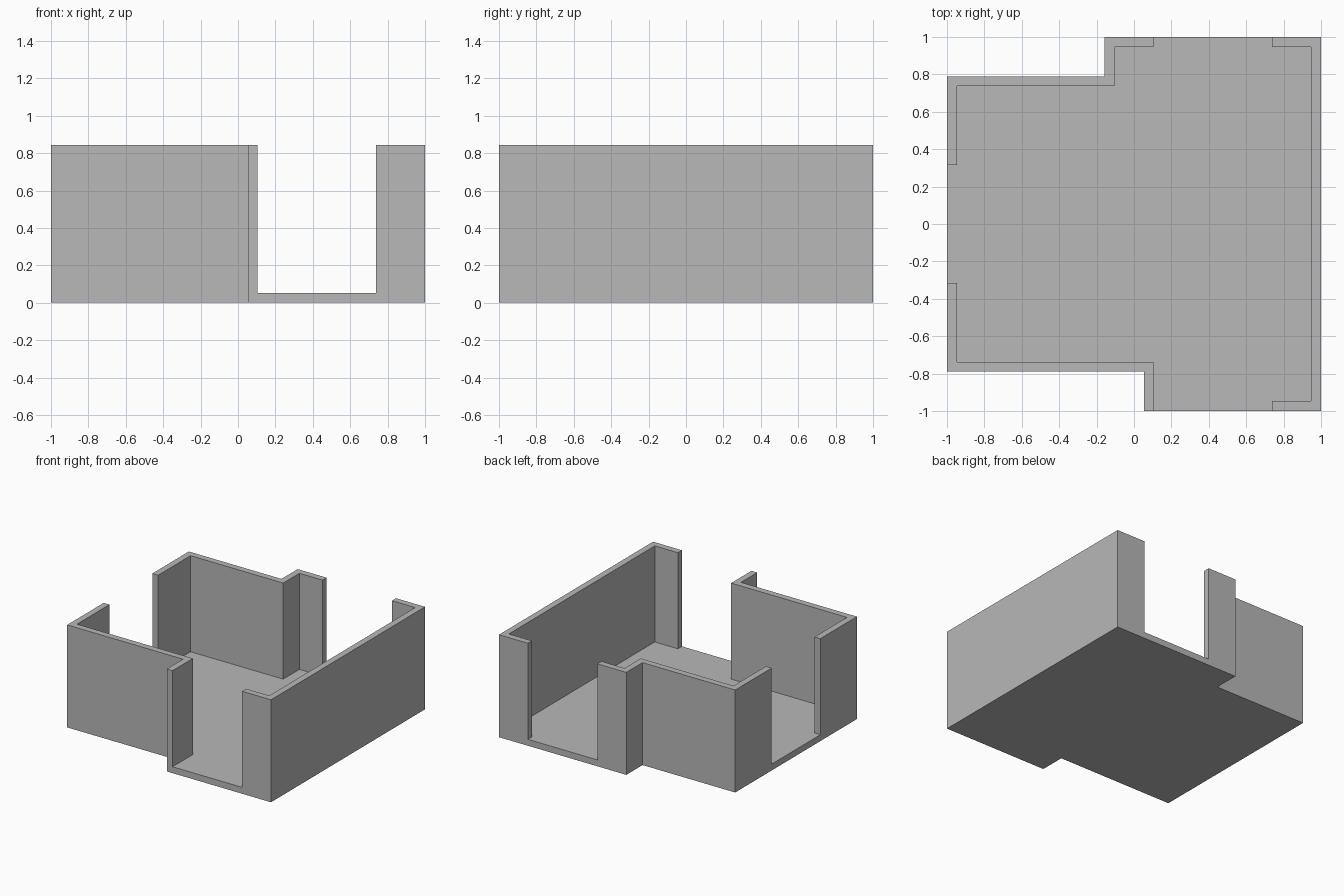
import bpy
import bmesh

cube = bpy.data.objects.get("Cube")
if cube:
    bpy.data.objects.remove(cube, do_unlink=True)

U = 1 / 19          # one wall thickness
HEIGHT = 16         # wall height in units of U

grey = bpy.data.materials.new("plain_grey")
grey.use_nodes = True
colour = (0.48, 0.48, 0.48, 1)
grey.diffuse_color = colour
grey.node_tree.nodes["Principled BSDF"].inputs["Base Color"].default_value = colour


def prism(name, outline, bottom, top):
    """Extrude a plan outline, given in wall units, between two heights."""
    bm = bmesh.new()
    base = bm.faces.new([bm.verts.new((x * U, y * U, bottom * U)) for x, y in outline])
    extruded = bmesh.ops.extrude_face_region(bm, geom=[base])["geom"]
    for v in extruded:
        if isinstance(v, bmesh.types.BMVert):
            v.co.z = top * U
    bmesh.ops.recalc_face_normals(bm, faces=bm.faces)
    mesh = bpy.data.meshes.new(name)
    bm.to_mesh(mesh)
    bm.free()
    mesh.materials.append(grey)
    obj = bpy.data.objects.new(name, mesh)
    bpy.context.collection.objects.link(obj)
    return obj


# Solid block following the stepped outer walls
room = prism("room_floor_and_walls", [
    (-19, -15), (1, -15), (1, -19), (19, -19),
    (19, 19), (-3, 19), (-3, 15), (-19, 15)], 0, HEIGHT)

# Interior space, running out through the front, back and side doorways
interior = prism("interior_cutter", [
    (-18, -14), (2, -14),
    (2, -21), (14, -21), (14, -18),       # front doorway
    (18, -18), (18, 18),
    (14, 18), (14, 21), (2, 21), (2, 18),  # back doorway
    (-2, 18), (-2, 14), (-18, 14),
    (-18, 6), (-21, 6), (-21, -6), (-18, -6)],  # side doorway
    1, HEIGHT + 2)
interior.hide_render = True

# Hollow the block, leaving the floor slab and thin walls
cut = room.modifiers.new("hollow", 'BOOLEAN')
cut.operation = 'DIFFERENCE'
cut.solver = 'EXACT'
cut.object = interior
bpy.context.view_layer.objects.active = room
bpy.ops.object.modifier_apply(modifier=cut.name)
bpy.data.objects.remove(interior, do_unlink=True)
